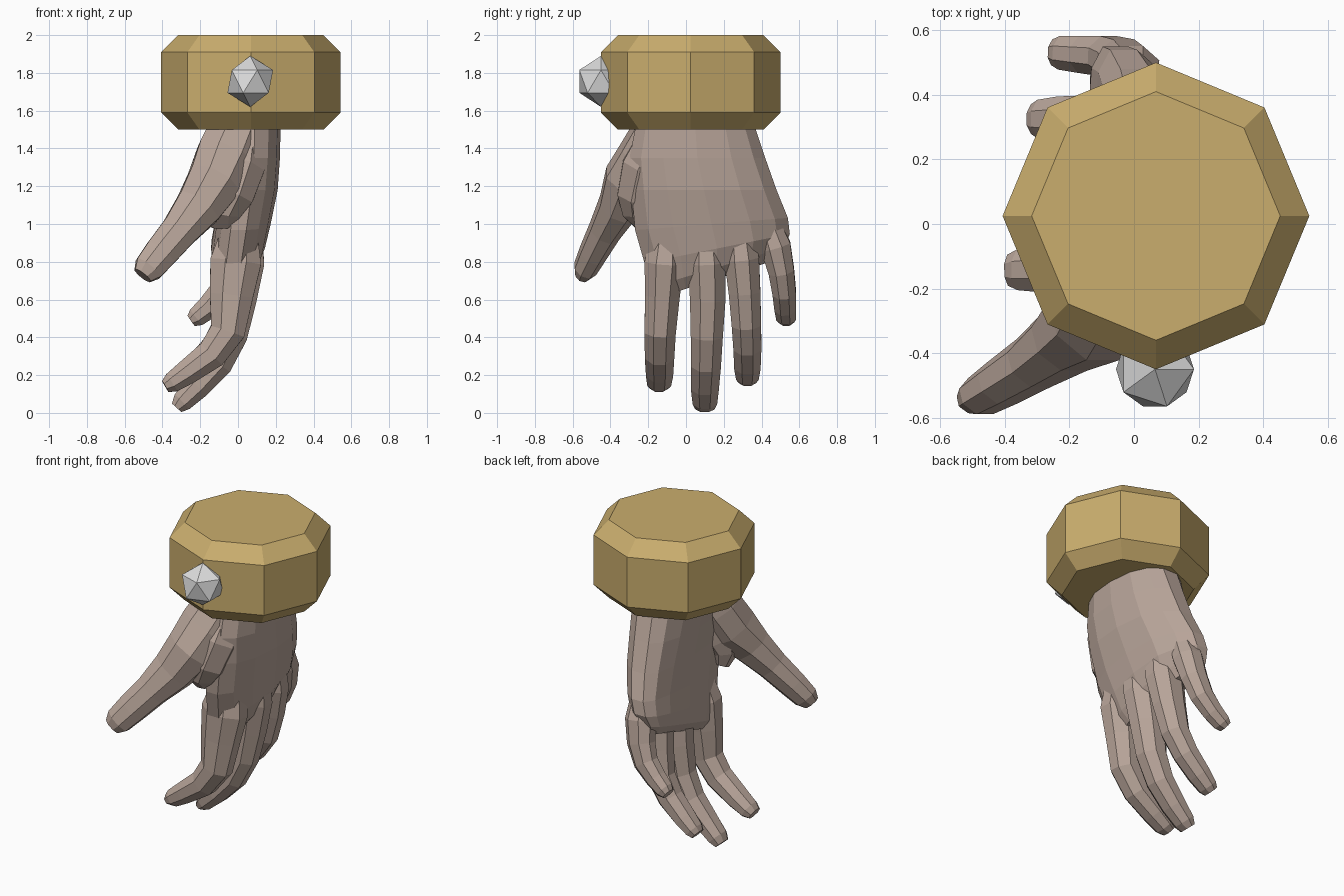
import bpy, bmesh, math
from mathutils import Vector


def material(name, rgb):
    m = bpy.data.materials.new(name)
    m.diffuse_color = (*rgb, 1)
    return m


SKIN = material("skin", (0.485, 0.38, 0.325))
GOLD = material("gold", (0.59, 0.42, 0.155))
SILVER = material("silver", (0.72, 0.72, 0.72))


def finish(name, bm, mat):
    bmesh.ops.recalc_face_normals(bm, faces=bm.faces)
    me = bpy.data.meshes.new(name)
    bm.to_mesh(me)
    bm.free()
    me.materials.append(mat)
    ob = bpy.data.objects.new(name, me)
    bpy.context.collection.objects.link(ob)
    return ob


def bridge(bm, rings):
    """Skin consecutive vertex rings and cap both ends."""
    n = len(rings[0])
    for a, b in zip(rings, rings[1:]):
        for i in range(n):
            j = (i + 1) % n
            bm.faces.new((a[i], a[j], b[j], b[i]))
    bm.faces.new(rings[0])
    bm.faces.new(rings[-1])


def digit(name, path, sides=8):
    """Tapered faceted tube; path rows are x, y, z, half width, half thickness."""
    bm = bmesh.new()
    pts = [Vector(p[:3]) for p in path]
    rings = []
    for k, p in enumerate(path):
        t = (pts[min(k + 1, len(pts) - 1)] - pts[max(k - 1, 0)]).normalized()
        side = Vector((0, 1, 0))
        side = (side - t * side.dot(t)).normalized()
        up = t.cross(side)
        ring = []
        for i in range(sides):
            a = math.tau * (i + 0.5) / sides
            ring.append(bm.verts.new(pts[k] + side * p[3] * 1.08 * math.cos(a)
                                     + up * p[4] * 1.08 * math.sin(a)))
        rings.append(ring)
    bridge(bm, rings)
    return finish(name, bm, SKIN)


# Palm and wrist: rounded sections
# (z, centre x, centre y, half x, half y, tilt, arch toward the little finger)
bm = bmesh.new()
rings = []
for z, cx, cy, hx, hy, tilt, arch in [
        (1.58, 0.04, 0.05, 0.18, 0.29, 0, 0),
        (1.50, 0.035, 0.05, 0.19, 0.32, 0, 0),
        (1.35, 0.042, 0.06, 0.18, 0.36, 0, 0.02),
        (1.18, 0.043, 0.095, 0.167, 0.385, 0, 0.04),
        (1.00, 0.025, 0.135, 0.148, 0.405, 0.08, 0.06),
        (0.87, 0.000, 0.165, 0.142, 0.385, 0.2, 0.06),
        (0.77, -0.02, 0.165, 0.118, 0.355, 0.3, 0.06),
        (0.71, -0.025, 0.165, 0.07, 0.33, 0.32, 0.05)]:
    ring = []
    for i in range(14):
        a = math.tau * i / 14
        c, s = math.cos(a), math.sin(a)
        x = hx * math.copysign(abs(c) ** 0.85, c)
        y = hy * math.copysign(abs(s) ** 0.85, s) / 0.98
        x -= arch * s * s * (1 if s > 0 else 0.4)
        ring.append(bm.verts.new((cx + x, cy + y, z + tilt * y)))
    rings.append(ring)
bridge(bm, rings)
hand = finish("hand", bm, SKIN)

parts = []
# Fingers, curling toward -x
parts.append(digit("index_finger", [
    (0.01, -0.10, 0.98, 0.08, 0.09), (-0.012, -0.115, 0.80, 0.105, 0.135),
    (-0.035, -0.125, 0.62, 0.092, 0.115), (-0.055, -0.137, 0.43, 0.083, 0.092),
    (-0.14, -0.14, 0.31, 0.078, 0.08), (-0.27, -0.14, 0.215, 0.072, 0.066),
    (-0.35, -0.142, 0.16, 0.063, 0.054), (-0.385, -0.143, 0.14, 0.048, 0.034)]))
parts.append(digit("middle_finger", [
    (0.05, 0.10, 0.98, 0.08, 0.08), (0.02, 0.11, 0.80, 0.10, 0.12),
    (-0.007, 0.115, 0.60, 0.094, 0.105), (-0.04, 0.11, 0.41, 0.085, 0.09),
    (-0.11, 0.105, 0.26, 0.08, 0.08), (-0.215, 0.10, 0.14, 0.074, 0.068),
    (-0.295, 0.10, 0.06, 0.065, 0.055), (-0.325, 0.10, 0.027, 0.05, 0.034)]))
parts.append(digit("ring_finger", [
    (0.04, 0.28, 0.98, 0.075, 0.08), (0.015, 0.295, 0.82, 0.092, 0.115),
    (-0.008, 0.31, 0.64, 0.084, 0.10), (-0.045, 0.32, 0.47, 0.078, 0.085),
    (-0.12, 0.325, 0.35, 0.074, 0.074), (-0.22, 0.325, 0.25, 0.07, 0.062),
    (-0.285, 0.325, 0.19, 0.06, 0.05), (-0.31, 0.325, 0.168, 0.046, 0.034)]))
parts.append(digit("little_finger", [
    (0.0, 0.42, 1.04, 0.06, 0.07), (-0.012, 0.475, 0.88, 0.08, 0.09),
    (-0.035, 0.505, 0.75, 0.068, 0.083), (-0.08, 0.52, 0.64, 0.062, 0.074),
    (-0.155, 0.525, 0.56, 0.057, 0.063), (-0.22, 0.53, 0.507, 0.052, 0.052),
    (-0.247, 0.532, 0.488, 0.04, 0.034)]))

# Thumb with a broad base merging into the palm
parts.append(digit("thumb", [
    (0.00, -0.15, 1.50, 0.12, 0.15), (-0.06, -0.215, 1.36, 0.135, 0.16),
    (-0.125, -0.29, 1.22, 0.145, 0.145), (-0.21, -0.36, 1.09, 0.103, 0.122),
    (-0.31, -0.43, 0.965, 0.082, 0.097), (-0.41, -0.493, 0.845, 0.07, 0.088),
    (-0.475, -0.533, 0.765, 0.06, 0.078), (-0.505, -0.55, 0.727, 0.038, 0.052)]))

# Fleshy web between the thumb and the palm
parts.append(digit("thumb_web", [
    (0.03, -0.13, 1.46, 0.12, 0.12), (0.0, -0.20, 1.30, 0.14, 0.14),
    (-0.05, -0.24, 1.15, 0.125, 0.13), (-0.085, -0.245, 1.06, 0.09, 0.10),
    (-0.08, -0.22, 0.99, 0.045, 0.06)]))

# Fuse palm and digits into one skin
for part in parts:
    mod = hand.modifiers.new(part.name, "BOOLEAN")
    mod.operation = "UNION"
    mod.solver = "EXACT"
    mod.object = part
bpy.context.view_layer.update()
graph = bpy.context.evaluated_depsgraph_get()
fused = bpy.data.meshes.new_from_object(hand.evaluated_get(graph))
hand.modifiers.clear()
fused.materials.clear()
fused.materials.append(SKIN)
for p in fused.polygons:
    p.material_index = 0
hand.data = fused
for part in parts:
    bpy.data.objects.remove(part)

# Chamfered octagonal cuff
bm = bmesh.new()
bridge(bm, [[bm.verts.new((0.068 + r * math.cos(math.tau * i / 8),
                           0.025 + r * math.sin(math.tau * i / 8), z))
             for i in range(8)]
            for z, r in ((1.5, 0.385), (1.59, 0.475), (1.91, 0.475), (2.0, 0.385))])
finish("cuff", bm, GOLD)

# Faceted gem on the front corner of the cuff
bm = bmesh.new()
bmesh.ops.create_icosphere(bm, subdivisions=1, radius=0.135)
bmesh.ops.translate(bm, verts=bm.verts, vec=(0.065, -0.45, 1.755))
finish("gem", bm, SILVER)
